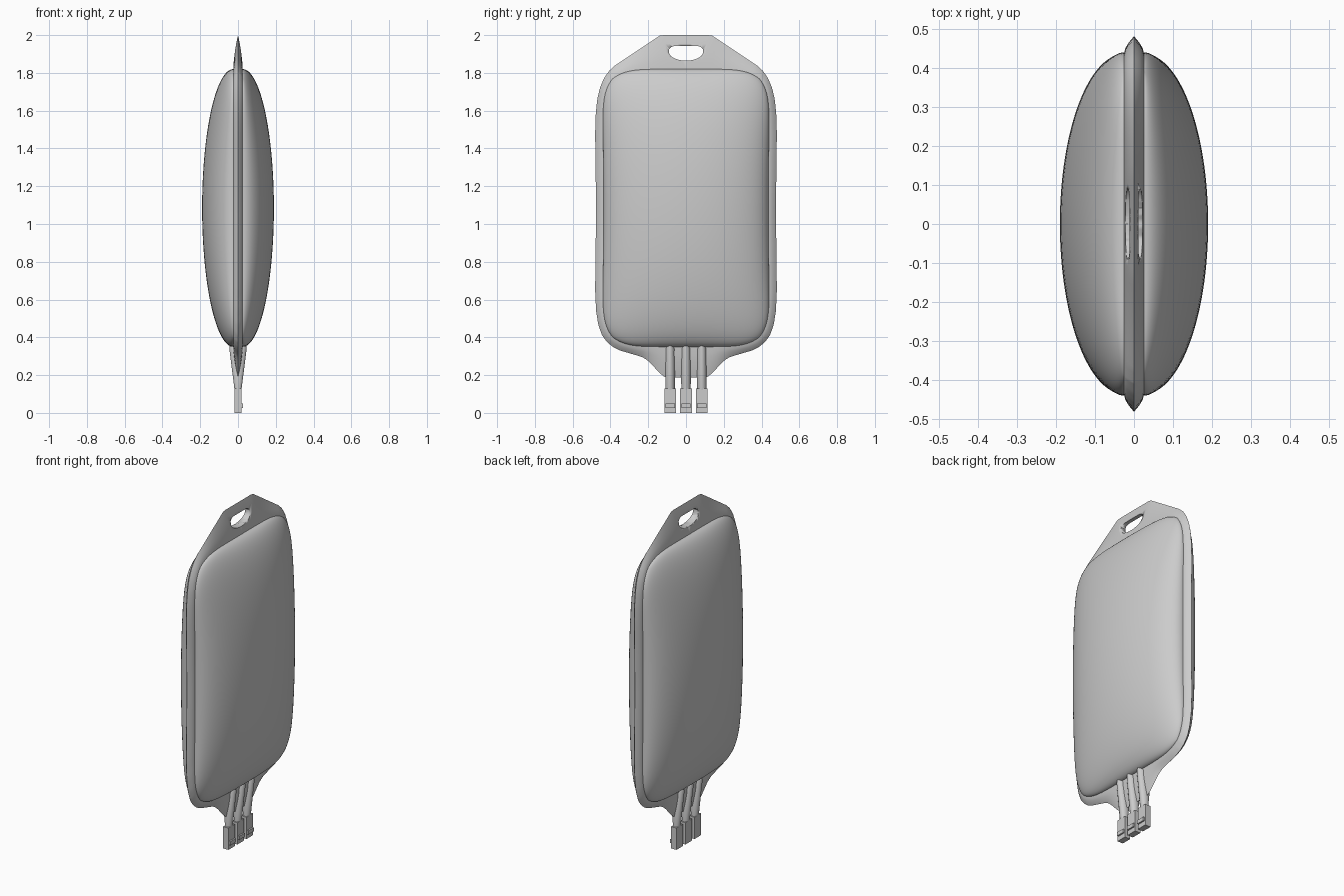
import bpy, bmesh, math
from mathutils import Vector
from mathutils.geometry import intersect_line_line_2d

if "Cube" in bpy.data.objects:
    bpy.data.objects.remove(bpy.data.objects["Cube"])

CZ, A, B = 1.085, 0.436, 0.735    # pouch centre height and half sizes
SEAM, BULGE = 0.025, 0.165        # half thickness at the seam, extra bulge
N = 64                            # grid divisions across the pouch

# right half of the outer flange outline (y, z), top to bottom
HALF = [(0.135, 2.0), (0.375, 1.84), (0.408, 1.81), (0.435, 1.77), (0.456, 1.72),
        (0.470, 1.66), (0.478, 1.58), (0.481, 1.48), (0.476, 1.08), (0.481, 0.65),
        (0.476, 0.54), (0.464, 0.465), (0.444, 0.41), (0.417, 0.374), (0.385, 0.348),
        (0.348, 0.33), (0.235, 0.297), (0.21, 0.283), (0.19, 0.265), (0.135, 0.207),
        (0.11, 0.188)]
OUTER = [Vector(p) for p in HALF] + [Vector((-y, z)) for y, z in reversed(HALF)]


def finish(bm, name, angle=30):
    bmesh.ops.recalc_face_normals(bm, faces=bm.faces)
    mesh = bpy.data.meshes.new(name)
    bm.to_mesh(mesh)
    bm.free()
    ob = bpy.data.objects.new(name, mesh)
    bpy.context.collection.objects.link(ob)
    bpy.ops.object.select_all(action='DESELECT')
    ob.select_set(True)
    bpy.context.view_layer.objects.active = ob
    bpy.ops.object.shade_smooth_by_angle(angle=math.radians(angle))
    return ob


def outer_hit(p):
    """Push a seam point outwards from the centre to the flange outline."""
    c = Vector((0, CZ))
    far = c + (p - c) * 3
    for a, b in zip(OUTER, OUTER[1:] + OUTER[:1]):
        hit = intersect_line_line_2d(c, far, a, b)
        if hit:
            return hit
    return p * 1.05


def pouch_point(i, j):
    u = math.sin(math.pi * (i / N - 0.5))
    v = math.sin(math.pi * (j / N - 0.5))
    y = A * u * (1 + 0.025 * v * v) * (1 - 0.13 * abs(v) ** 10)
    z = CZ + B * v * (1 - 0.07 * abs(u) ** 6)
    h = math.sqrt(max(0, (1 - u * u) * (1 - v * v)))
    return SEAM + BULGE * h, y, z


# bag: inflated pouch on both sides plus a flange tapering to a thin edge
bm = bmesh.new()
loop = ([(i, 0) for i in range(N)] + [(N, j) for j in range(N)] +
        [(i, N) for i in range(N, 0, -1)] + [(0, j) for j in range(N, 0, -1)])
seam = [Vector(pouch_point(i, j)[1:]) for i, j in loop]
rim = [outer_hit(p) for p in seam]
edge = [bm.verts.new((0, p.x, p.y)) for p in rim]
for side in (1, -1):
    grid = {}
    for i in range(N + 1):
        for j in range(N + 1):
            x, y, z = pouch_point(i, j)
            grid[i, j] = bm.verts.new((side * x, y, z))
    for i in range(N):
        for j in range(N):
            bm.faces.new([grid[i, j], grid[i + 1, j], grid[i + 1, j + 1], grid[i, j + 1]])
    rings = [[grid[k] for k in loop]]
    for t in (0.25, 0.5, 0.75, 0.92):
        x = side * SEAM * (1 - t ** 1.6)
        ring = []
        for p, q in zip(seam, rim):
            r = p.lerp(q, t)
            ring.append(bm.verts.new((x, r.x, r.y)))
        rings.append(ring)
    rings.append(edge)
    for r0, r1 in zip(rings, rings[1:]):
        for k in range(len(loop)):
            m = (k + 1) % len(loop)
            bm.faces.new([r0[k], r0[m], r1[m], r1[k]])
bag = finish(bm, "bag_body", 35)

# hanging hole: half-moon cutter
bm = bmesh.new()
prof = [(0.06, 1.943), (0.078, 1.937), (0.089, 1.925)]
prof += [(0.09 * math.cos(a), 1.91 - 0.045 * math.sin(a))
         for a in [math.pi * k / 20 for k in range(21)]]
prof += [(-0.089, 1.925), (-0.078, 1.937), (-0.06, 1.943)]
face = bm.faces.new([bm.verts.new((-0.1, y, z)) for y, z in prof])
ext = bmesh.ops.extrude_face_region(bm, geom=[face])
bmesh.ops.translate(bm, vec=(0.2, 0, 0),
                    verts=[g for g in ext["geom"] if isinstance(g, bmesh.types.BMVert)])
cutter = finish(bm, "hole_cutter")
cutter.hide_render = True
mod = bag.modifiers.new("hanging_hole", 'BOOLEAN')
mod.operation, mod.object, mod.solver = 'DIFFERENCE', cutter, 'EXACT'
bpy.context.view_layer.objects.active = bag
bpy.ops.object.modifier_move_to_index(modifier=mod.name, index=0)
bpy.ops.object.modifier_apply(modifier=mod.name)
bpy.data.objects.remove(cutter)


def box(bm, size, centre):
    verts = bmesh.ops.create_cube(bm, size=1)["verts"]
    bmesh.ops.scale(bm, vec=size, verts=verts)
    bmesh.ops.translate(bm, vec=centre, verts=verts)


for n, y in enumerate((-0.084, 0, 0.084), 1):
    # port tube: oval section, flaring towards the pouch
    bm = bmesh.new()
    rings = []
    for z, rx, ry in ((0.12, 0.018, 0.025), (0.34, 0.046, 0.026), (0.365, 0.044, 0.012)):
        rings.append([bm.verts.new((rx * math.cos(a), y + ry * math.sin(a), z))
                      for a in [math.tau * k / 24 for k in range(24)]])
    for r0, r1 in zip(rings, rings[1:]):
        for k in range(24):
            bm.faces.new([r0[k], r0[(k + 1) % 24], r1[(k + 1) % 24], r1[k]])
    bm.faces.new(rings[0])
    bm.faces.new(rings[-1])
    finish(bm, f"port_tube_{n}")

    # end clip with a small catch on one face
    bm = bmesh.new()
    box(bm, (0.036, 0.062, 0.128), (0, y, 0.064))
    box(bm, (0.012, 0.05, 0.022), (0.021, y, 0.038))
    finish(bm, f"end_clip_{n}")
